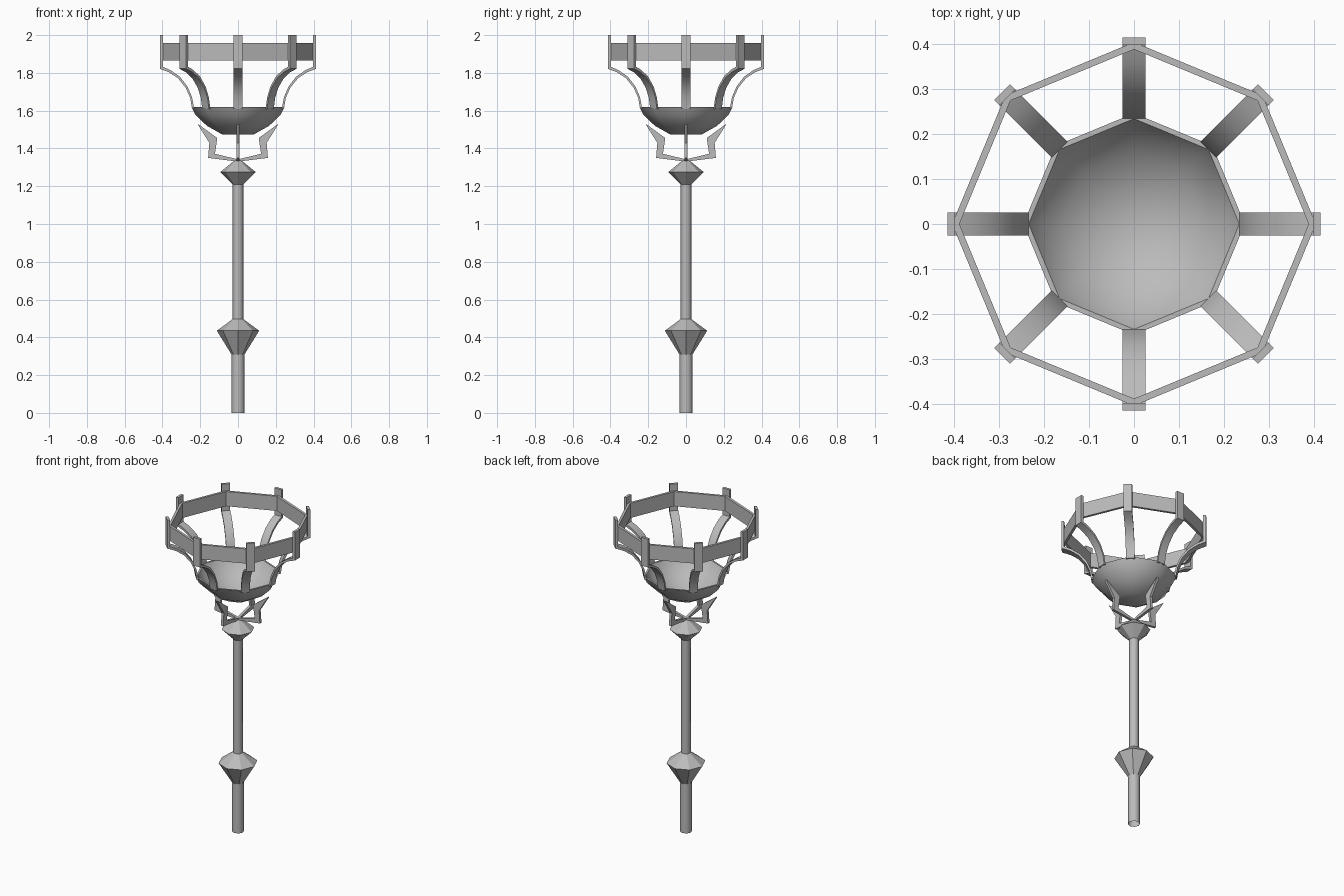
import bpy, bmesh, math
from mathutils import Matrix, Vector

cube = bpy.data.objects.get("Cube")
if cube:
    bpy.data.objects.remove(cube, do_unlink=True)

metal = bpy.data.materials.new("grey_metal")
metal.use_nodes = True
grey = (0.5, 0.5, 0.5, 1)
metal.diffuse_color = grey
metal.node_tree.nodes["Principled BSDF"].inputs["Base Color"].default_value = grey
SIDES = 8


def finish(name, bm, angle=None):
    bmesh.ops.recalc_face_normals(bm, faces=bm.faces)
    mesh = bpy.data.meshes.new(name)
    bm.to_mesh(mesh)
    bm.free()
    mesh.materials.append(metal)
    obj = bpy.data.objects.new(name, mesh)
    bpy.context.collection.objects.link(obj)
    if angle:
        bpy.ops.object.select_all(action="DESELECT")
        obj.select_set(True)
        bpy.context.view_layer.objects.active = obj
        bpy.ops.object.shade_smooth_by_angle(angle=math.radians(angle))
    return obj


def lathe(name, profile, angle=None, closed=False):
    """Spin (radius, height) points into an eight-sided solid."""
    bm = bmesh.new()
    verts = [bm.verts.new((r, 0, z)) for r, z in profile]
    pairs = list(zip(verts, verts[1:]))
    if closed:
        pairs.append((verts[-1], verts[0]))
    edges = [bm.edges.new(p) for p in pairs]
    bmesh.ops.spin(bm, geom=verts + edges, cent=(0, 0, 0), axis=(0, 0, 1),
                   angle=math.tau, steps=SIDES, use_merge=True)
    bmesh.ops.remove_doubles(bm, verts=bm.verts, dist=1e-4)
    return finish(name, bm, angle)


def radial_plates(name, outer, inner, width, count, angle=None):
    """Strip between two side profiles, given a width and repeated in a circle."""
    bm = bmesh.new()
    for k in range(count):
        turn = Matrix.Rotation(math.tau * k / count, 3, "Z")
        rows = [[bm.verts.new(turn @ Vector((r, y, z))) for r, z, y in
                 ((*a, -width / 2), (*a, width / 2), (*b, width / 2), (*b, -width / 2))]
                for a, b in zip(outer, inner)]
        for p, q in zip(rows, rows[1:]):
            for i in range(4):
                j = (i + 1) % 4
                bm.faces.new((p[i], p[j], q[j], q[i]))
        bm.faces.new(rows[0])
        bm.faces.new(rows[-1])
    return finish(name, bm, angle)


# Staff: lower grip, shaft and the two flared collars
lathe("grip", [(0.035, 0), (0.035, 0.32)], 50)
lathe("lower_collar", [(0.035, 0.31), (0.112, 0.435), (0.028, 0.497)])
lathe("shaft", [(0.028, 0.49), (0.028, 1.22)], 50)
lathe("upper_collar", [(0.028, 1.21), (0.094, 1.275), (0.02, 1.335), (0, 1.335)])

# Four bent horns under the bowl
radial_plates("horns",
              [(0, 1.33), (0.158, 1.35), (0.152, 1.43), (0.213, 1.527)],
              [(0, 1.342), (0.122, 1.372), (0.11, 1.455), (0.208, 1.527)], 0.016, 4)

# Bowl with a thin wall
lathe("bowl", [(0, 1.475), (0.085, 1.475), (0.165, 1.52), (0.225, 1.578), (0.246, 1.62),
               (0.234, 1.62), (0.213, 1.583), (0.16, 1.533), (0.08, 1.488), (0, 1.485)], 50)

# Eight ribs curving out of the bowl and rising past the rim band
radial_plates("ribs",
              [(0.414, 2.0), (0.414, 1.822), (0.365, 1.803), (0.318, 1.772),
               (0.277, 1.722), (0.253, 1.668), (0.243, 1.61)],
              [(0.398, 2.0), (0.398, 1.832), (0.358, 1.815), (0.308, 1.78),
               (0.267, 1.727), (0.243, 1.67), (0.232, 1.61)], 0.05, SIDES, 40)

# Octagonal rim band
lathe("rim_band", [(0.404, 1.865), (0.404, 1.957), (0.388, 1.957), (0.388, 1.865)], closed=True)
